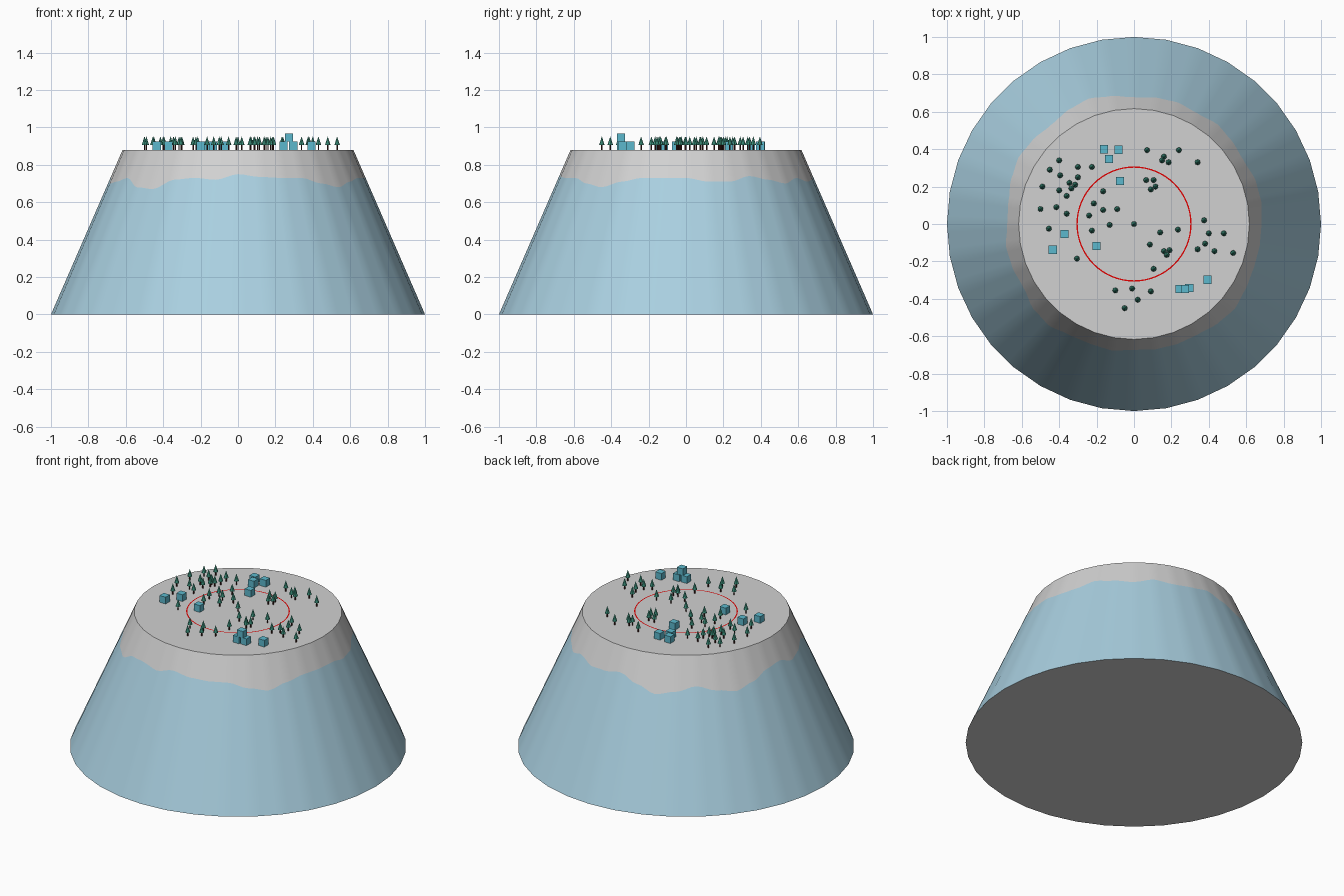
import bpy, bmesh, math

if "Cube" in bpy.data.objects:
    bpy.data.objects.remove(bpy.data.objects["Cube"])

TOP_Z, TOP_R, SIDES, STEPS = 0.88, 0.617, 36, 4


def material(name, rgb):
    m = bpy.data.materials.new(name)
    m.diffuse_color = (*rgb, 1)
    m.use_nodes = True
    m.node_tree.nodes["Principled BSDF"].inputs["Base Color"].default_value = m.diffuse_color
    return m


ICE = material("pale blue", (0.40, 0.63, 0.75))
SNOW = material("light grey", (0.64, 0.64, 0.64))
RED = material("red", (0.75, 0.0, 0.0))
HOUSE = material("turquoise", (0.107, 0.485, 0.61))
LEAF = material("tree green", (0.06, 0.38, 0.27))
TRUNK = material("dark brown", (0.06, 0.015, 0.012))


def finish(bm, name, mats):
    bm.normal_update()
    me = bpy.data.meshes.new(name)
    bm.to_mesh(me)
    bm.free()
    for m in mats:
        me.materials.append(m)
    ob = bpy.data.objects.new(name, me)
    bpy.context.collection.objects.link(ob)
    return ob


# Height of the snow line every 10 degrees, from the front towards +x
SNOW_LINE = [.75, .735, .73, .73, .70, .68, .71, .73, .73, .73, .71, .71,
             .74, .72, .70, .73, .71, .72, .74, .70, .66, .68, .71, .68,
             .66, .69, .73, .74, .70, .71, .73, .68, .67, .72, .73, .72]


def corner(i):
    a = 2 * math.pi * i / SIDES
    return math.sin(a), -math.cos(a)


# Mountain: truncated cone, split into ice and snow along the snow line
bm = bmesh.new()
low, mid, high = [], [], []
for i in range(SIDES):
    (ax, ay), (bx, by) = corner(i), corner(i + 1)
    for s in range(STEPS):
        t = s / STEPS
        x, y = ax + (bx - ax) * t, ay + (by - ay) * t
        e = t * t * (3 - 2 * t)
        z = SNOW_LINE[i] * (1 - e) + SNOW_LINE[(i + 1) % SIDES] * e
        for ring, h in ((low, 0), (mid, z), (high, TOP_Z)):
            r = 1 + (TOP_R - 1) * h / TOP_Z
            ring.append(bm.verts.new((x * r, y * r, h)))
n = len(low)
for a, b, mat in ((low, mid, 0), (mid, high, 1)):
    for i in range(n):
        j = (i + 1) % n
        f = bm.faces.new((a[i], a[j], b[j], b[i]))
        f.material_index = mat
        f.smooth = True
for ring in (high, low[::-1]):
    bm.faces.new(ring).material_index = 1
finish(bm, "mountain", [ICE, SNOW])

# Thin red ring painted on the plateau
bm = bmesh.new()
rings = []
for r in (0.301, 0.308):
    rings.append([bm.verts.new((r * math.cos(2 * math.pi * i / 64),
                                r * math.sin(2 * math.pi * i / 64), TOP_Z + 0.002))
                  for i in range(64)])
for i in range(64):
    j = (i + 1) % 64
    bm.faces.new((rings[0][i], rings[1][i], rings[1][j], rings[0][j]))
finish(bm, "red_ring", [RED])


# Trees: a cone on a thin trunk
def cone(bm, x, y, z0, z1, r0, r1, sides, mat):
    ret = bmesh.ops.create_cone(bm, cap_ends=True, segments=sides,
                                radius1=r0, radius2=r1, depth=z1 - z0)
    bmesh.ops.translate(bm, verts=ret["verts"], vec=(x, y, (z0 + z1) / 2))
    for f in {f for v in ret["verts"] for f in v.link_faces}:
        f.material_index = mat


TREES = [
    (0, 0), (-.09, .08), (-.13, -.005), (-.165, .075), (-.165, .175), (-.215, .11),
    (-.24, .045), (-.225, -.035), (-.225, .305), (-.3, .305), (-.3, .25), (-.315, .21),
    (-.345, .22), (-.335, .19), (-.36, .15), (-.36, .055), (-.395, .26), (-.4, .34),
    (-.45, .29), (-.49, .2), (-.5, .08), (-.415, .09), (-.4, .18), (-.455, -.025),
    (-.305, -.185), (.07, .395), (.16, .36), (.15, .34), (.185, .33), (.24, .395),
    (.34, .33), (.065, .235), (.105, .235), (.115, .2), (.09, .185), (.14, -.045),
    (.235, -.03), (.085, -.11), (.16, -.145), (.19, -.14), (.175, -.165), (.105, -.24),
    (.375, .02), (.4, -.05), (.48, -.05), (.38, -.105), (.34, -.135), (.43, -.145),
    (.53, -.155), (-.1, -.355), (-.01, -.345), (.09, -.36), (.02, -.405), (-.05, -.45)]
bm = bmesh.new()
for x, y in TREES:
    cone(bm, x, y, TOP_Z, 0.91, 0.004, 0.004, 6, 1)
    cone(bm, x, y, 0.905, 0.952, 0.015, 0, 8, 0)
finish(bm, "trees", [LEAF, TRUNK])

# Houses: small cubes, one stacked on two others
HOUSES = [(-.16, .40, 0), (-.083, .397, 0), (-.133, .347, 0), (-.075, .23, 0),
          (-.372, -.053, 0), (-.435, -.138, 0), (-.2, -.118, 0), (.393, -.298, 0),
          (.243, -.347, 0), (.295, -.342, 0), (.272, -.347, 1)]
SIZE = 0.044
bm = bmesh.new()
for x, y, level in HOUSES:
    ret = bmesh.ops.create_cube(bm, size=SIZE)
    bmesh.ops.translate(bm, verts=ret["verts"], vec=(x, y, TOP_Z + SIZE * (level + 0.5)))
finish(bm, "houses", [HOUSE])
